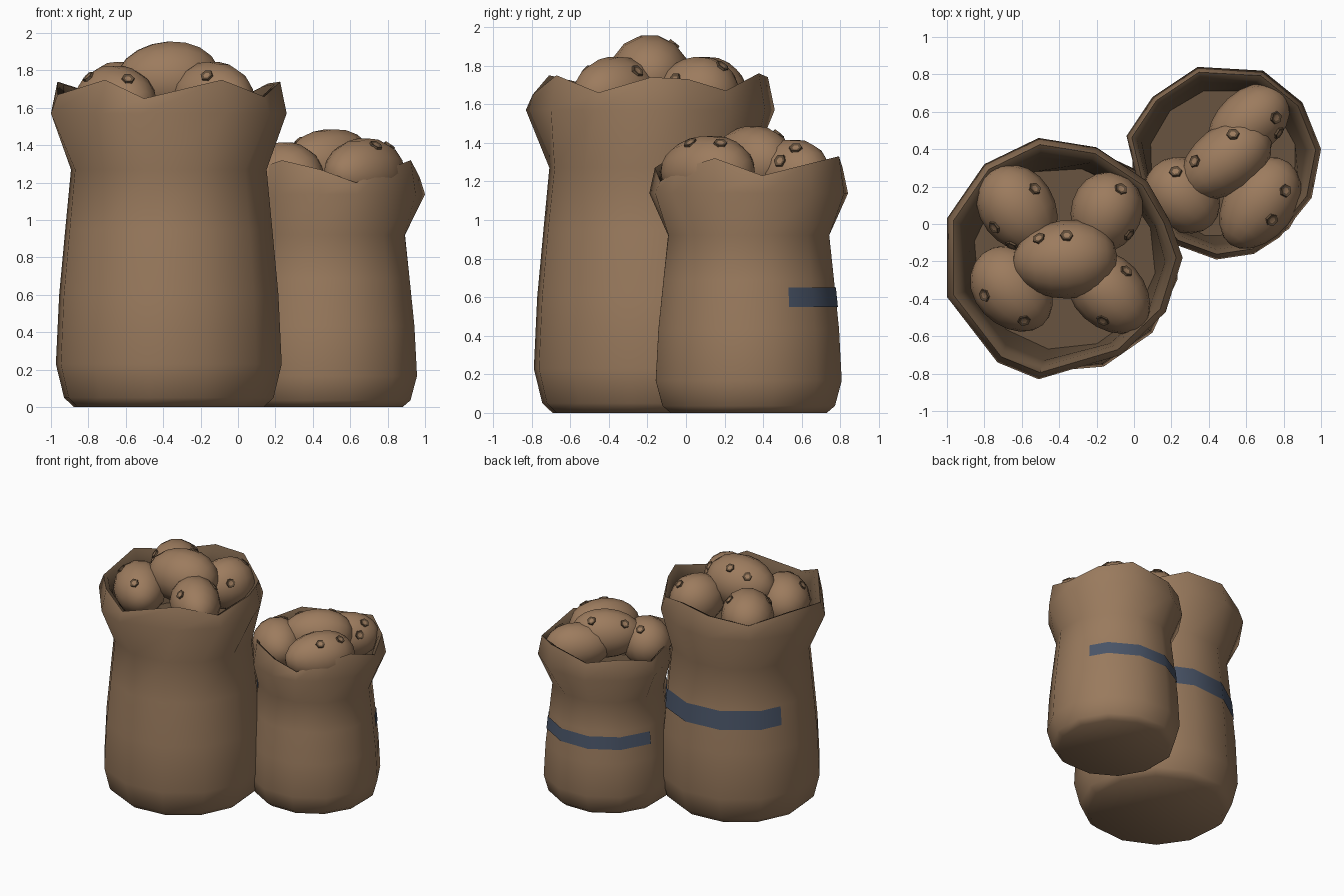
import bpy, bmesh, math
from mathutils import Vector, Matrix

if "Cube" in bpy.data.objects:
    bpy.data.objects.remove(bpy.data.objects["Cube"])


def material(name, rgb):
    m = bpy.data.materials.new(name)
    m.diffuse_color = (*rgb, 1)
    m.use_nodes = True
    m.node_tree.nodes["Principled BSDF"].inputs["Base Color"].default_value = m.diffuse_color
    return m


SACK = material("burlap brown", (0.32, 0.195, 0.11))
INSIDE = material("shaded burlap", (0.14, 0.088, 0.05))
POTATO = material("potato brown", (0.335, 0.2, 0.112))
EYE = material("potato eye brown", (0.12, 0.075, 0.042))
STRIPE = material("faded blue", (0.066, 0.088, 0.135))


def finish(bm, name, mats, angle=50):
    me = bpy.data.meshes.new(name)
    bm.to_mesh(me)
    bm.free()
    for m in mats:
        me.materials.append(m)
    me.shade_smooth()
    me.set_sharp_from_angle(angle=math.radians(angle))
    ob = bpy.data.objects.new(name, me)
    bpy.context.collection.objects.link(ob)
    return ob


# Sack wall: (fraction of the flare radius, height, roundness)
PROFILE = [(0.81, 0, 1), (0.895, 0.05, 1), (0.965, 0.23, 1), (0.937, 0.6, 1),
           (0.885, 0.95, 1), (0.835, 1.27, 0.95), (1.0, 1.57, 0)]


def sack(name, centre, outline, zscale, stripe_z, stripe_az):
    c = Vector((*centre, 0))
    pts = sorted(((math.atan2(y - c.y, x - c.x) % math.tau, math.hypot(x - c.x, y - c.y), z)
                  for x, y, z in outline))
    n = len(pts)
    mean = sum(p[1] for p in pts) / n
    phase = sum(p[0] - i * math.tau / n for i, p in enumerate(pts)) / n

    def point(i, frac, z, roundness):  # blends the irregular flare into a regular ring
        i %= n
        a, r, _ = pts[i]
        a += (phase + i * math.tau / n - a) * roundness
        r = frac * (r + (mean - r) * roundness)
        return c + Vector((r * math.cos(a), r * math.sin(a), z))

    bm = bmesh.new()
    rings = [[bm.verts.new(point(i, f, z * zscale, k)) for i in range(n)] for f, z, k in PROFILE]
    # jagged rim, inner lip and the inside down to the neck
    for f, dz, k in ((0.945, 0, 0), (0.895, -0.015, 0.05), (0.85, -0.1, 0.2)):
        rings.append([bm.verts.new(point(i, f, pts[i][2] + dz, k)) for i in range(n)])
    rings.append([bm.verts.new(point(i, 0.77, 1.3 * zscale, 0.9)) for i in range(n)])
    for j in range(len(rings) - 1):
        for i in range(n):
            k = (i + 1) % n
            f = bm.faces.new((rings[j][i], rings[j][k], rings[j + 1][k], rings[j + 1][i]))
            f.material_index = int(j >= len(PROFILE))
    bm.faces.new(rings[0][::-1])
    bm.faces.new(rings[-1]).material_index = 1
    finish(bm, name, [SACK, INSIDE])

    # painted band round the back, following the wall facets
    def wall(i, z):
        for (f0, z0, k0), (f1, z1, k1) in zip(PROFILE, PROFILE[1:]):
            if z0 * zscale <= z <= z1 * zscale:
                t = (z / zscale - z0) / (z1 - z0)
                return point(i, f0, z, k0).lerp(point(i, f1, z, k1), t) - c

    def surface(az, z):
        d = Vector((math.cos(az), math.sin(az), 0))
        i = math.floor((az - phase) / (math.tau / n) + 1e-6)
        a, b = wall(i, z), wall(i + 1, z)
        ca, cb = a.cross(d).z, b.cross(d).z
        return c + a.lerp(b, ca / (ca - cb)) + d * 0.006

    s, e = (math.radians(v) for v in stripe_az)
    corners = [phase + i * math.tau / n for i in range(-n, n)]
    azs = [s] + [a for a in corners if s + 0.02 < a < e - 0.02] + [e]
    bm = bmesh.new()
    cols = [[bm.verts.new(surface(a, z)) for z in stripe_z] for a in azs]
    for p, q in zip(cols, cols[1:]):
        bm.faces.new((p[0], q[0], q[1], p[1]))
    finish(bm, name + "_stripe", [STRIPE])


def potato(name, pos, radii, yaw, eyes):
    rot = Matrix.Rotation(math.radians(yaw), 4, 'Z')
    place = Matrix.Translation(pos) @ rot
    bm = bmesh.new()
    bmesh.ops.create_uvsphere(bm, u_segments=14, v_segments=10, radius=1,
                              matrix=Matrix.Rotation(math.pi / 2, 4, 'Y'))
    for v in bm.verts:  # one end a little fatter
        w = 1 + 0.07 * v.co.x
        v.co = Vector((v.co.x * radii[0], v.co.y * radii[1] * w, v.co.z * radii[2] * w))
    bm.transform(place)
    # eyes: six-sided raised buds with a paler middle, dropped onto the skin from above
    for x, y in eyes:
        l = rot.inverted() @ Vector((x - pos[0], y - pos[1], 0))
        u, v = l.x / radii[0], l.y / radii[1]
        s = max(1, math.hypot(u, v) / 0.93)
        u, v = u / s, v / s
        h = math.sqrt(1 - u * u - v * v)
        w = 1 + 0.07 * u
        p = place @ Vector((u * radii[0], v * radii[1] * w, h * radii[2] * w))
        nrm = rot @ Vector((u / radii[0], v / radii[1], h / radii[2]))
        m = Matrix.Translation(p) @ nrm.to_track_quat('Z', 'Y').to_matrix().to_4x4()
        rings = [[bm.verts.new(m @ Vector((r * math.cos(k * math.pi / 3),
                                           r * math.sin(k * math.pi / 3), z)))
                  for k in range(6)] for r, z in ((0.037, -0.015), (0.034, 0.004), (0.018, 0.0))]
        for a, b in zip(rings, rings[1:]):
            for k in range(6):
                q = (k + 1) % 6
                bm.faces.new((a[k], a[q], b[q], b[k])).material_index = 1
        bm.faces.new(rings[-1])
    finish(bm, name, [POTATO, EYE], 40)


# Sacks: outline points are (x, y) of the flare and z of the rim above it
sack("large_sack", (-0.37, -0.185),
     [(0.26, -0.18, 1.74), (0.19, 0.02, 1.73), (0.07, 0.23, 1.67), (-0.2, 0.41, 1.76),
      (-0.51, 0.46, 1.74), (-0.8, 0.32, 1.68), (-1.0, 0.03, 1.74), (-1.0, -0.39, 1.67),
      (-0.73, -0.74, 1.75), (-0.51, -0.83, 1.65), (-0.07, -0.7, 1.75), (0.17, -0.47, 1.66)],
     1.0, (0.79, 0.94), (20, 158))
sack("small_sack", (0.475, 0.325),
     [(0.34, 0.84, 1.27), (0.69, 0.82, 1.33), (0.9, 0.65, 1.29), (1.0, 0.4, 1.23),
      (0.95, 0.14, 1.32), (0.78, -0.07, 1.26), (0.64, -0.16, 1.2), (0.44, -0.19, 1.27),
      (0.22, -0.11, 1.32), (0.04, 0.14, 1.26), (-0.04, 0.47, 1.25), (0.1, 0.68, 1.3)],
     0.725, (0.55, 0.65), (27, 166))

# Potatoes: position, radii, yaw, eye positions seen from above
POTATOES = [
    ("large_top", (-0.37, -0.19, 1.75), (0.28, 0.21, 0.21), 5, [(-0.51, -0.07), (-0.36, -0.06)]),
    ("large_back_left", (-0.62, 0.08, 1.65), (0.25, 0.2, 0.2), 125,
     [(-0.53, 0.19), (-0.75, -0.02), (-0.67, -0.17)]),
    ("large_back_right", (-0.15, 0.06, 1.65), (0.22, 0.19, 0.2), 70,
     [(-0.07, 0.19), (-0.02, -0.06)]),
    ("large_front_left", (-0.65, -0.35, 1.63), (0.25, 0.2, 0.2), 130,
     [(-0.8, -0.38), (-0.59, -0.52)]),
    ("large_front_right", (-0.13, -0.37, 1.65), (0.25, 0.19, 0.2), 135,
     [(-0.17, -0.52), (-0.04, -0.25)]),
    ("small_top", (0.49, 0.34, 1.3), (0.27, 0.18, 0.19), 35, [(0.53, 0.48), (0.32, 0.34)]),
    ("small_back", (0.61, 0.54, 1.24), (0.25, 0.17, 0.18), 40, [(0.76, 0.57), (0.8, 0.48)]),
    ("small_front", (0.67, 0.11, 1.25), (0.27, 0.19, 0.19), 55, [(0.74, 0.02), (0.81, 0.18)]),
    ("small_left", (0.26, 0.15, 1.23), (0.22, 0.19, 0.19), 135, [(0.22, 0.28)]),
]
for name, *rest in POTATOES:
    potato(name + "_potato", *rest)
